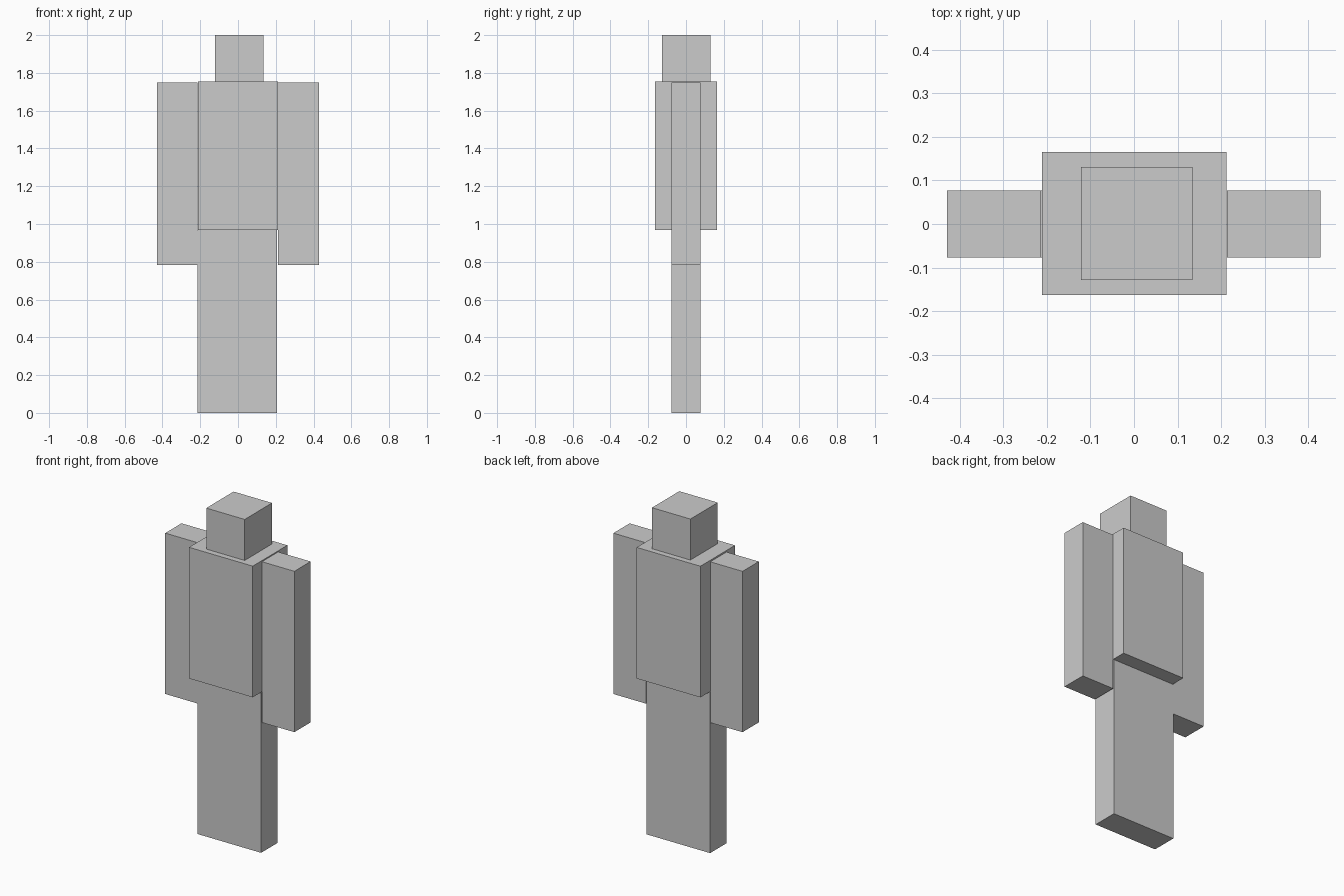
import bpy

if "Cube" in bpy.data.objects:
    bpy.data.objects.remove(bpy.data.objects["Cube"])


def box(name, x, y, z):
    """Add a cuboid spanning the given (min, max) ranges."""
    bpy.ops.mesh.primitive_cube_add(size=1)
    obj = bpy.context.object
    obj.name = name
    obj.location = [(a + b) / 2 for a, b in (x, y, z)]
    obj.scale = [b - a for a, b in (x, y, z)]
    return obj


limb_y = (-0.077, 0.077)

# Legs: one solid block reaching the underside of the torso
box("legs", (-0.214, 0.207), limb_y, (0.0, 0.967))

# Torso and head
box("torso", (-0.211, 0.212), (-0.163, 0.165), (0.967, 1.754))
box("head", (-0.121, 0.134), (-0.128, 0.131), (1.754, 2.0))

# Arms
for name, x in (("left_arm", (-0.429, -0.215)), ("right_arm", (0.213, 0.428))):
    box(name, x, limb_y, (0.783, 1.748))
